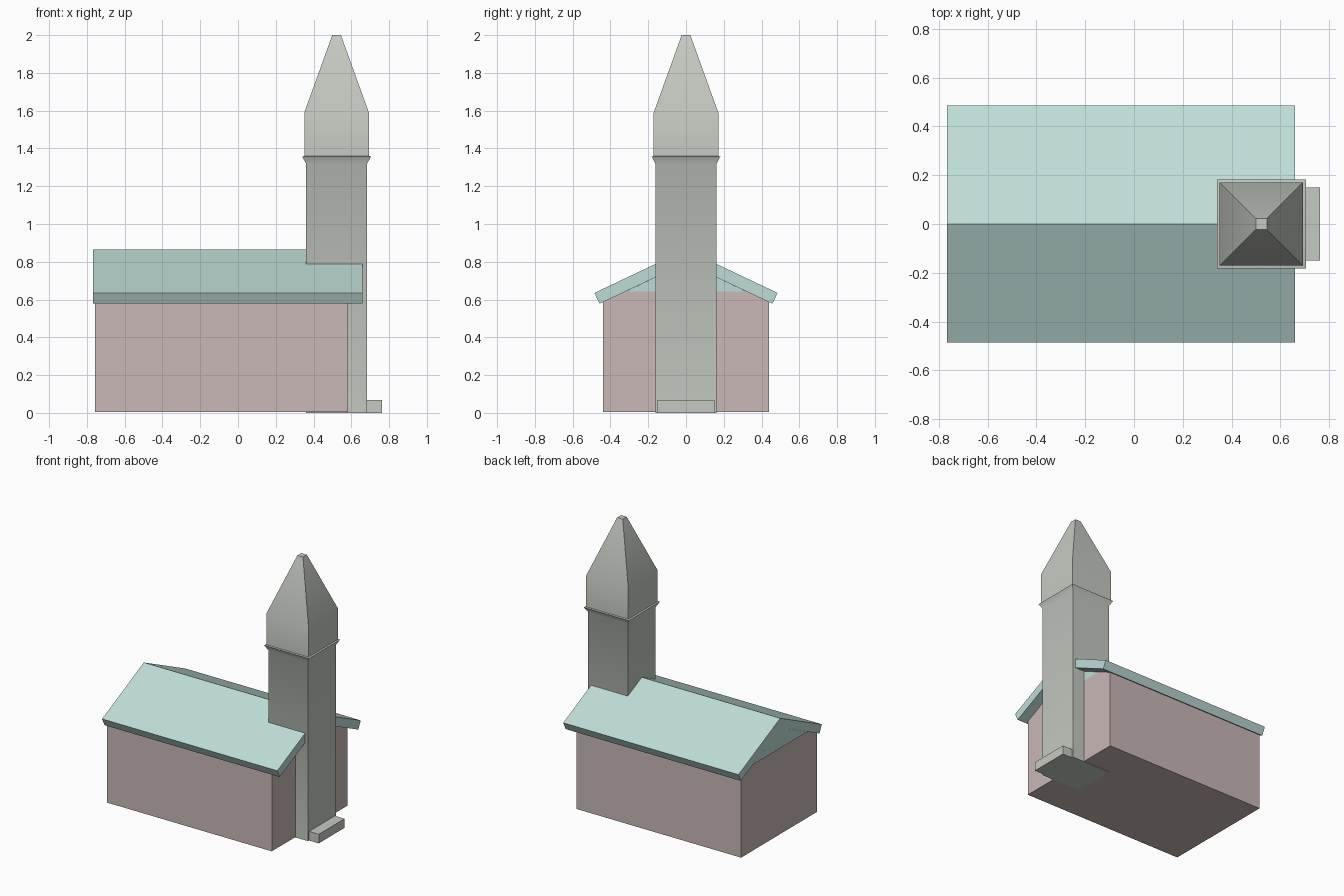
import bpy, bmesh

if "Cube" in bpy.data.objects:
    bpy.data.objects.remove(bpy.data.objects["Cube"])


def material(name, rgb):
    m = bpy.data.materials.new(name)
    m.diffuse_color = (*rgb, 1)
    m.use_nodes = True
    m.node_tree.nodes["Principled BSDF"].inputs["Base Color"].default_value = m.diffuse_color
    return m


STONE = material("pale_stone", (0.56, 0.59, 0.54))
PINK = material("pink_wall", (0.58, 0.48, 0.47))
TEAL = material("teal_roof", (0.52, 0.72, 0.68))


def finish(name, bm, mat):
    bmesh.ops.recalc_face_normals(bm, faces=bm.faces[:])
    mesh = bpy.data.meshes.new(name)
    bm.to_mesh(mesh)
    bm.free()
    mesh.materials.append(mat)
    ob = bpy.data.objects.new(name, mesh)
    bpy.context.collection.objects.link(ob)
    return ob


def extrude_x(name, profile, x0, x1, mat):
    """Closed (y, z) profile swept from x0 to x1."""
    bm = bmesh.new()
    face = bm.faces.new([bm.verts.new((x0, y, z)) for y, z in profile])
    new = bmesh.ops.extrude_face_region(bm, geom=[face])["geom"]
    verts = [g for g in new if isinstance(g, bmesh.types.BMVert)]
    bmesh.ops.translate(bm, verts=verts, vec=(x1 - x0, 0, 0))
    # the start cap remains after the extrusion only if it was kept
    if not any(all(abs(v.co.x - x0) < 1e-6 for v in f.verts) for f in bm.faces):
        bm.faces.new([v for v in bm.verts if v not in verts])
    return finish(name, bm, mat)


def box(name, x0, x1, half_y, z0, z1, mat):
    return extrude_x(name, [(-half_y, z0), (half_y, z0), (half_y, z1), (-half_y, z1)], x0, x1, mat)


def square_stack(name, cx, levels, mat):
    """Square sections (half width, z) bridged from bottom to top."""
    bm = bmesh.new()
    rings = [[bm.verts.new((cx + sx * h, sy * h, z))
              for sx, sy in ((-1, -1), (1, -1), (1, 1), (-1, 1))] for h, z in levels]
    for a, b in zip(rings, rings[1:]):
        for i in range(4):
            j = (i + 1) % 4
            bm.faces.new((a[i], a[j], b[j], b[i]))
    bm.faces.new(rings[0][::-1])
    bm.faces.new(rings[-1])
    return finish(name, bm, mat)


# hall walls
box("hall_walls", -0.757, 0.583, 0.44, 0.004, 0.643, PINK)

# pitched roof slab: outer slope, square-cut eaves, inner slope
RIDGE, SLOPE = 0.865, 0.474
under = 0.794
extrude_x("roof", [(-0.485, 0.635), (0, RIDGE), (0.485, 0.635),
                   (0.457, 0.578), (0, under), (-0.457, 0.578)], -0.767, 0.66, TEAL)

# solid gable below the slab, flush at the far end and recessed at the tower end
w = (under - 0.643) / SLOPE
extrude_x("gable_fill", [(-w, 0.643), (w, 0.643), (0, under)], -0.767, 0.583, TEAL)

# tower with flared collar, belfry and blunt spire
tower = square_stack("tower", 0.522, [(0.162, 0), (0.162, 1.32), (0.182, 1.357), (0.171, 1.36),
                                      (0.171, 1.59), (0.023, 2.0)], STONE)
bpy.context.view_layer.objects.active = tower
tower.select_set(True)
bpy.ops.object.shade_smooth_by_angle()

# entrance step
box("entrance_step", 0.67, 0.763, 0.15, 0, 0.067, STONE)
